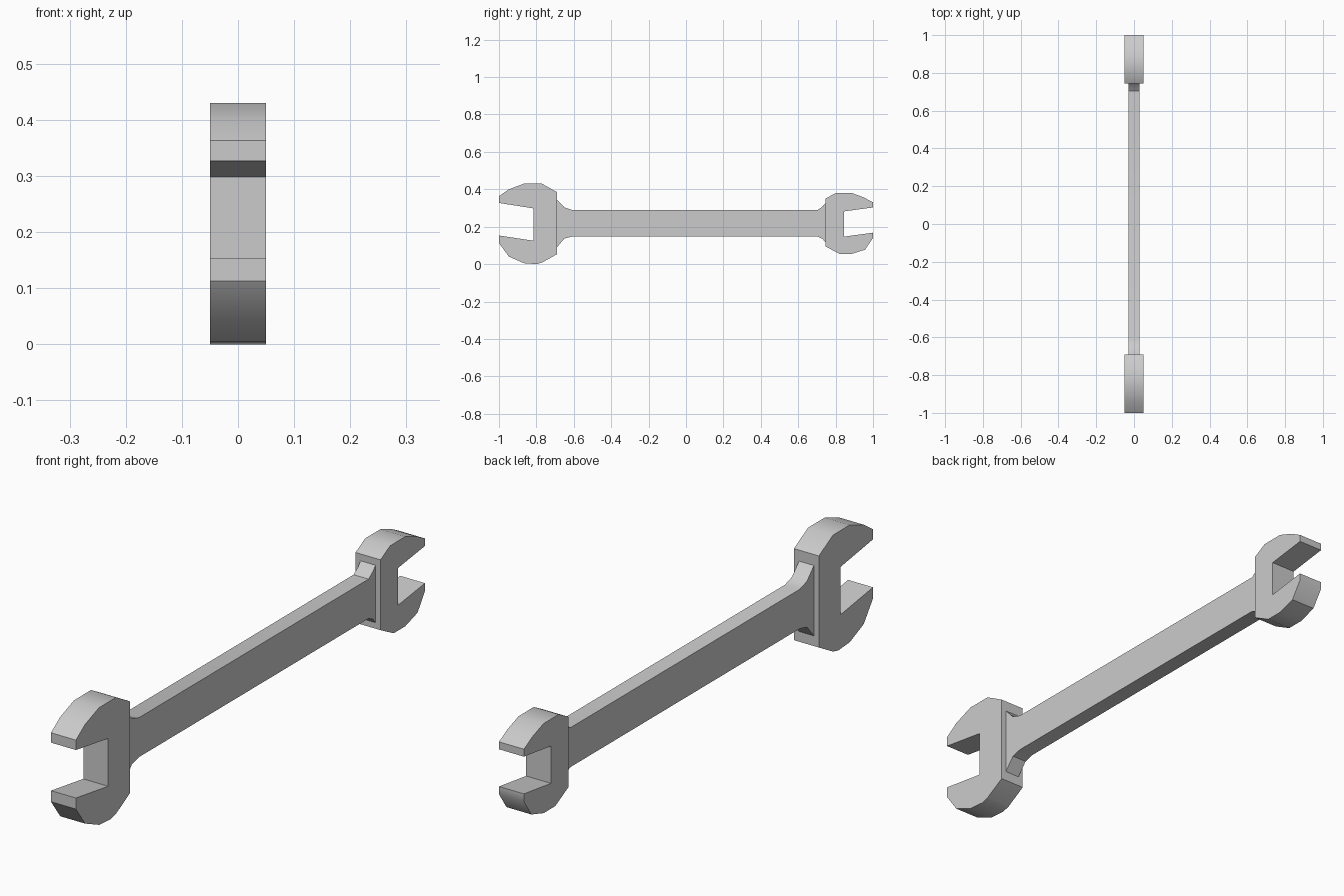
import bpy
import bmesh

if "Cube" in bpy.data.objects:
    bpy.data.objects.remove(bpy.data.objects["Cube"])

HEAD_X, HANDLE_X = 0.05, 0.03

# Handle cross-sections: y, bottom z, top z (flared at both ends)
STATIONS = [(-0.69, 0.09, 0.345), (-0.65, 0.137, 0.303), (-0.61, 0.147, 0.29),
            (0.705, 0.147, 0.29), (0.73, 0.135, 0.308), (0.745, 0.117, 0.325)]

# Jaw outlines (y, z), from the top of the neck face round to its bottom
LARGE_JAW = [(-0.69, 0.385), (-0.77, 0.43), (-0.867, 0.43), (-0.947, 0.40),
             (-1, 0.363), (-1, 0.327), (-0.815, 0.298), (-0.815, 0.125),
             (-1, 0.153), (-1, 0.113), (-0.947, 0.04), (-0.867, 0.005),
             (-0.80, 0.0), (-0.77, 0.008), (-0.69, 0.053)]
SMALL_JAW = [(0.745, 0.35), (0.80, 0.38), (0.887, 0.38), (0.95, 0.357),
             (1, 0.33), (1, 0.303), (0.845, 0.282), (0.845, 0.147),
             (1, 0.168), (1, 0.14), (0.957, 0.077), (0.887, 0.055),
             (0.82, 0.055), (0.745, 0.095)]

bm = bmesh.new()


def bridge(ring_a, ring_b):
    n = len(ring_a)
    for i in range(n):
        j = (i + 1) % n
        bm.faces.new((ring_a[i], ring_a[j], ring_b[j], ring_b[i]))


def jaw(outline, neck):
    """Thick jaw plate whose neck face is open around the handle's end ring."""
    left = [bm.verts.new((-HEAD_X, y, z)) for y, z in outline]
    right = [bm.verts.new((HEAD_X, y, z)) for y, z in outline]
    bm.faces.new(left)
    bm.faces.new(right)
    for i in range(len(outline) - 1):
        bm.faces.new((left[i], left[i + 1], right[i + 1], right[i]))
    bridge([left[-1], right[-1], right[0], left[0]], neck)


# Handle
rings = [[bm.verts.new((x, y, z)) for x, z in
          ((-HANDLE_X, lo), (HANDLE_X, lo), (HANDLE_X, hi), (-HANDLE_X, hi))]
         for y, lo, hi in STATIONS]
for a, b in zip(rings, rings[1:]):
    bridge(a, b)

# Jaws at both ends
jaw(LARGE_JAW, rings[0])
jaw(SMALL_JAW, rings[-1])

bmesh.ops.recalc_face_normals(bm, faces=bm.faces)
mesh = bpy.data.meshes.new("open_ended_wrench")
bm.to_mesh(mesh)
bm.free()
wrench = bpy.data.objects.new("open_ended_wrench", mesh)
bpy.context.collection.objects.link(wrench)
bpy.context.view_layer.objects.active = wrench
wrench.select_set(True)
bpy.ops.object.shade_smooth_by_angle(angle=0.6)
